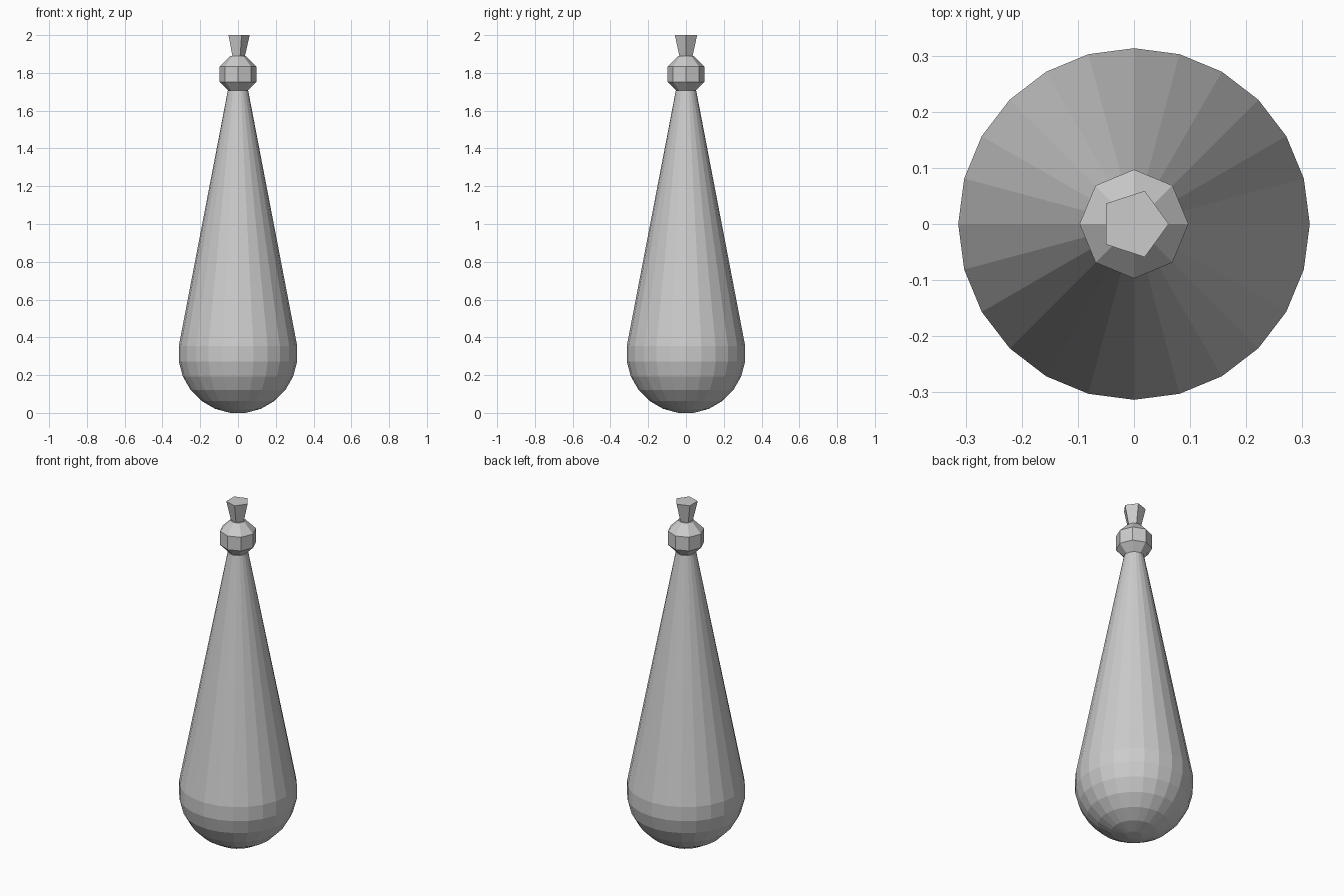
import bpy, bmesh
from math import sin, cos, pi, radians

if "Cube" in bpy.data.objects:
    bpy.data.objects.remove(bpy.data.objects["Cube"])


def lathe(name, profile, sides):
    """Revolve (radius, z) points around z, capping both ends."""
    bm = bmesh.new()
    rings = [[bm.verts.new((r * cos(2 * pi * i / sides), r * sin(2 * pi * i / sides), z))
              for i in range(sides)] for r, z in profile]
    for a, b in zip(rings, rings[1:]):
        for i in range(sides):
            j = (i + 1) % sides
            bm.faces.new((a[i], a[j], b[j], b[i]))
    bm.faces.new(rings[0][::-1])
    bm.faces.new(rings[-1])
    mesh = bpy.data.meshes.new(name)
    bm.to_mesh(mesh)
    bm.free()
    obj = bpy.data.objects.new(name, mesh)
    bpy.context.collection.objects.link(obj)
    return obj


def arc(radius, centre, start, step, count):
    """Points on a circle by latitude in degrees, going upward."""
    lats = [radians(start + step * k) for k in range(count)]
    return [(radius * cos(t), centre + radius * sin(t)) for t in lats]


# Teardrop body: rounded bottom, long straight taper
lathe("body", arc(0.316, 0.3135, -82.5, 15, 7) + [(0.054, 1.706)], 24)

# Faceted bead above the body
lathe("bead", arc(0.105, 1.793, -67.5, 45, 4), 8)

# Flared five-sided tip
lathe("tip", [(0.036, 1.886), (0.062, 2.0)], 5)
